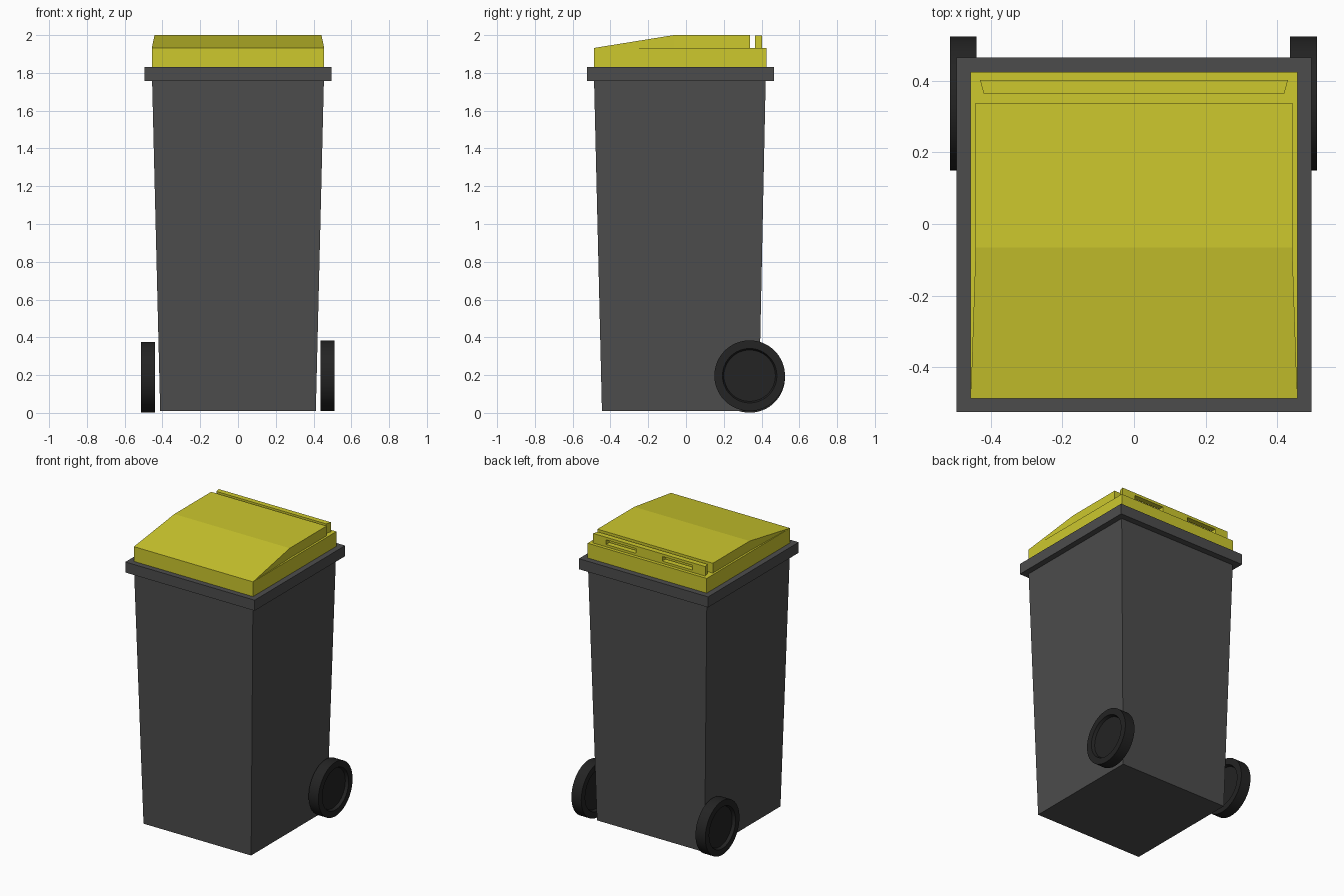
import bpy
import bmesh
from math import pi, radians
from mathutils import Matrix

cube = bpy.data.objects.get("Cube")
if cube:
    bpy.data.objects.remove(cube, do_unlink=True)


def material(name, rgb):
    mat = bpy.data.materials.new(name)
    mat.use_nodes = True
    mat.diffuse_color = (*rgb, 1)
    mat.node_tree.nodes["Principled BSDF"].inputs["Base Color"].default_value = (*rgb, 1)
    return mat


YELLOW = material("yellow plastic", (0.61, 0.58, 0.027))
GREY = material("dark grey plastic", (0.073, 0.073, 0.073))
BLACK = material("black rubber", (0.017, 0.017, 0.017))


def finish(name, bm, mat):
    bmesh.ops.recalc_face_normals(bm, faces=bm.faces)
    mesh = bpy.data.meshes.new(name)
    bm.to_mesh(mesh)
    bm.free()
    mesh.materials.append(mat)
    obj = bpy.data.objects.new(name, mesh)
    bpy.context.collection.objects.link(obj)
    return obj


def loft(name, rings, mat):
    """Skin closed rings of equal length and cap both ends."""
    bm = bmesh.new()
    loops = [[bm.verts.new(p) for p in ring] for ring in rings]
    n = len(loops[0])
    for a, b in zip(loops, loops[1:]):
        for i in range(n):
            j = (i + 1) % n
            bm.faces.new((a[i], a[j], b[j], b[i]))
    bm.faces.new(loops[0])
    bm.faces.new(loops[-1])
    return finish(name, bm, mat)


def rect(x, y0, y1, z, x_back=None):
    xb = x if x_back is None else x_back
    return [(-x, y0, z), (x, y0, z), (xb, y1, z), (-xb, y1, z)]


def box(name, x, y0, y1, z0, z1, mat, x_back=None):
    return loft(name, [rect(x, y0, y1, z0, x_back), rect(x, y0, y1, z1, x_back)], mat)


# Tapered body and its rim
loft("bin_body", [rect(0.412, -0.445, 0.385, 0.01), rect(0.455, -0.487, 0.422, 1.77)], GREY)
box("body_rim", 0.495, -0.525, 0.465, 1.757, 1.83, GREY)

# Lid base and the raised wedge on top
box("lid_base", 0.456, -0.487, 0.425, 1.83, 1.932, YELLOW)
bm = bmesh.new()
sides = []
for s in (-1, 1):
    front, ridge, back, foot, under = [bm.verts.new((s * x, y, z)) for x, y, z in (
        (0.456, -0.487, 1.932), (0.442, -0.065, 2.0), (0.442, 0.338, 2.0),
        (0.442, 0.338, 1.932), (0.442, -0.065, 1.932))]
    bm.faces.new((front, ridge, under))
    bm.faces.new((ridge, back, foot, under))
    sides.append((front, ridge, back, foot, under))
for i in range(5):
    j = (i + 1) % 5
    bm.faces.new((sides[0][i], sides[0][j], sides[1][j], sides[1][i]))
finish("lid_raised_top", bm, YELLOW)

# Rear handle bar with two slots
handle = box("lid_handle", 0.42, 0.365, 0.402, 1.932, 1.998, YELLOW, x_back=0.43)
for s in (-1, 1):
    cutter = box("slot_cutter", 0.115, 0.3, 0.45, 1.948, 1.98, YELLOW)
    cutter.location.x = s * 0.215
    cutter.hide_render = True
    mod = handle.modifiers.new("slot", "BOOLEAN")
    mod.operation = "DIFFERENCE"
    mod.solver = "EXACT"
    mod.object = cutter
    bpy.context.view_layer.objects.active = handle
    bpy.ops.object.modifier_apply(modifier=mod.name)
    bpy.data.objects.remove(cutter, do_unlink=True)


# Wheels with a recessed hub on each face
def wheel(name, x, z):
    bm = bmesh.new()
    bmesh.ops.create_cone(bm, cap_ends=True, segments=64, radius1=0.187,
                          radius2=0.187, depth=0.075)
    for cap in [f for f in bm.faces if len(f.verts) > 4]:
        inward = -cap.normal.copy()
        bmesh.ops.inset_region(bm, faces=[cap], thickness=0.043)
        bmesh.ops.inset_region(bm, faces=[cap], thickness=0.008)
        bmesh.ops.translate(bm, verts=cap.verts, vec=inward * 0.02)
    bmesh.ops.rotate(bm, verts=bm.verts, matrix=Matrix.Rotation(pi / 2, 3, "Y"))
    obj = finish(name, bm, BLACK)
    obj.location = (x, 0.337, z)
    bpy.ops.object.select_all(action="DESELECT")
    obj.select_set(True)
    bpy.context.view_layer.objects.active = obj
    bpy.ops.object.shade_smooth_by_angle(angle=radians(30))


wheel("left_wheel", 0.473, 0.197)
wheel("right_wheel", -0.477, 0.188)
